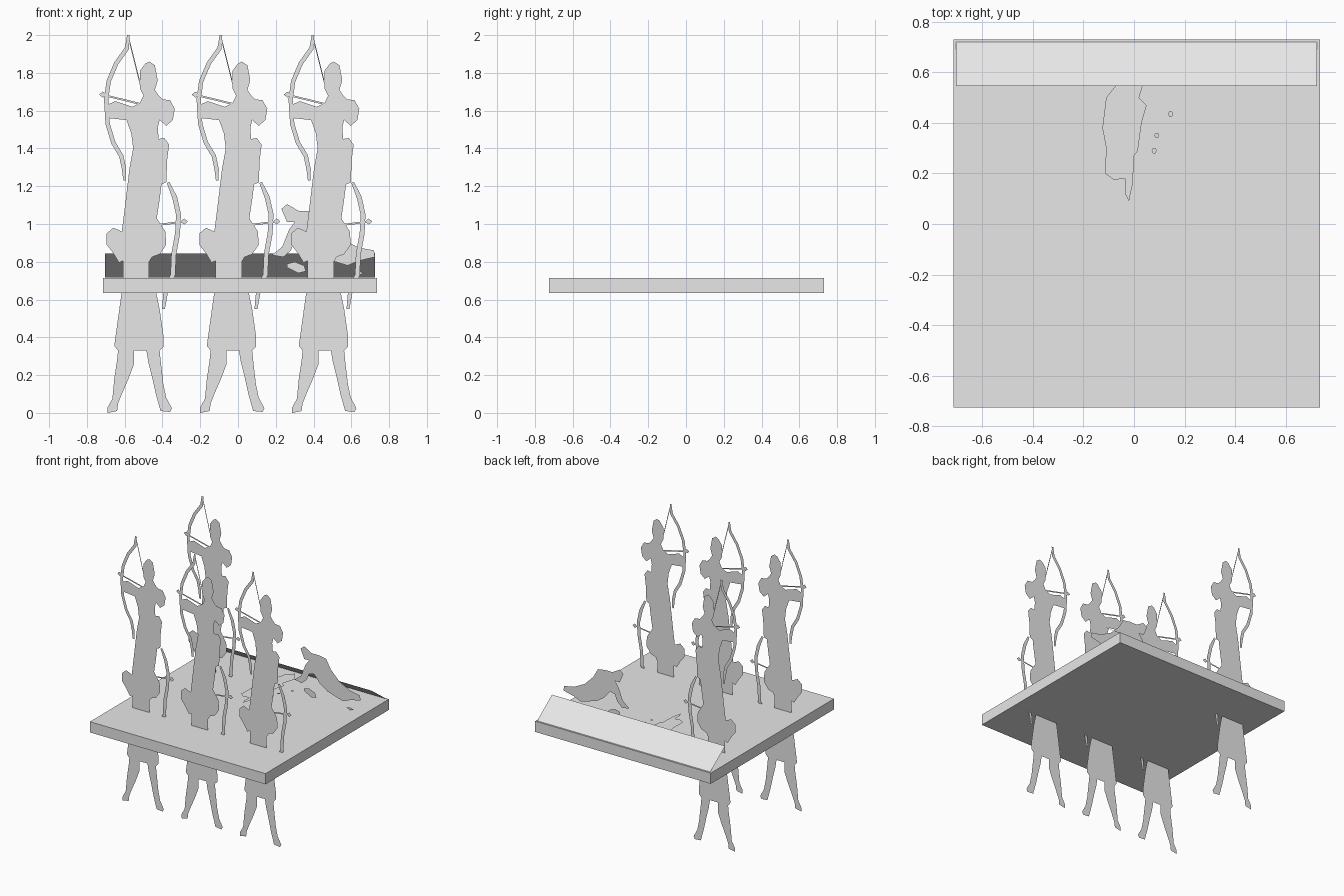
import bpy, bmesh, math
from mathutils import Vector

if "Cube" in bpy.data.objects:
    bpy.data.objects.remove(bpy.data.objects["Cube"])

grey = bpy.data.materials.new("plain grey")
grey.diffuse_color = (0.8, 0.8, 0.8, 1)
grey.use_nodes = True
grey.node_tree.nodes["Principled BSDF"].inputs["Base Color"].default_value = grey.diffuse_color


def finish(bm, name, facing):
    """Turn all flat faces the same way and make the object."""
    for f in bm.faces:
        f.normal_update()
        if f.normal.dot(facing) < 0:
            f.normal_flip()
    bmesh.ops.triangulate(bm, faces=[f for f in bm.faces if len(f.verts) > 4])
    me = bpy.data.meshes.new(name)
    bm.to_mesh(me)
    bm.free()
    me.materials.append(grey)
    ob = bpy.data.objects.new(name, me)
    bpy.context.collection.objects.link(ob)
    return ob


def strip(path, width):
    """Outline of a ribbon that follows a path and tapers at both ends."""
    left, right = [], []
    n = len(path)
    for i, p in enumerate(path):
        a = Vector(path[max(i - 1, 0)])
        b = Vector(path[min(i + 1, n - 1)])
        d = (b - a).normalized()
        w = width / 2 * (0.6 if i in (0, n - 1) else 1)
        side = Vector((-d.y, d.x)) * w
        left.append(Vector(p) + side)
        right.append(Vector(p) - side)
    return left + right[::-1]


def cutout(name, outlines, upright=True, x=0.0, level=0.0):
    """Flat cut-out from outlines in hundredths, upright or lying down."""
    bm = bmesh.new()
    for pts in outlines:
        vs = []
        for a, b in pts:
            a, b = a / 100, b / 100
            vs.append(bm.verts.new((x + a, level, b) if upright else (a, b, level)))
        bm.faces.new(vs)
    return finish(bm, name, Vector((0, -1, 0)) if upright else Vector((0, 0, 1)))


# base slab
bpy.ops.mesh.primitive_cube_add(size=1, location=(0.01, 0.002, 0.675))
base = bpy.context.object
base.name = "base_slab"
base.scale = (1.45, 1.455, 0.08)
base.data.materials.append(grey)

# sloped label plate along the back edge
bm = bmesh.new()
bm.faces.new([bm.verts.new(c) for c in (
    (-0.705, 0.72, 0.717), (0.725, 0.72, 0.717),
    (0.725, 0.545, 0.845), (-0.705, 0.545, 0.845))])
finish(bm, "sloped_plate", Vector((0, 0.6, 0.8)))

# figure above the slab: hood, arms, torso, robe
upper = [(2, 186), (5, 184), (6.5, 176), (5, 171), (7, 168), (9, 166), (13, 165.5),
         (15.5, 161), (14.5, 155), (11, 152), (7.5, 155), (6.5, 151), (7, 145),
         (10, 145.5), (12.5, 142), (11.5, 134), (11, 122), (8.5, 121), (7.5, 113),
         (6, 103), (10.5, 96), (11, 89), (7.5, 84), (3.5, 82.5), (2, 80), (2, 68),
         (-12, 68), (-12, 80.5), (-14, 79.5), (-17, 84.5), (-20.5, 89), (-20.5, 95),
         (-17, 98), (-12.5, 96), (-11, 108), (-8.5, 129), (-6.5, 140), (-7.5, 148),
         (-10, 155), (-19, 156), (-20.5, 163), (-16, 165), (-7, 162), (-3, 164),
         (-1, 168), (-3, 172), (-3, 181), (0, 185)]
# figure below the slab: robe skirt and two legs
lower = [(2, 68), (5, 67), (7.5, 55), (9.5, 41), (9.5, 35), (7.5, 33), (8, 28), (9.5, 15),
         (11, 8), (14, 2.5), (13, 0.5), (8, 1), (5.5, 10), (3.5, 19), (1.5, 27),
         (0.5, 33), (-6, 33), (-6, 26), (-9, 18), (-12.5, 10), (-14.5, 5), (-15, 1),
         (-20, 0), (-20, 3), (-17.5, 7.5), (-16.5, 18), (-15, 28), (-14.5, 33),
         (-16.5, 35.5), (-14.5, 50), (-12, 68)]
# two bows, string and arrows
high_bow = [(-9, 200), (-9.8, 193), (-15.5, 185), (-19.5, 175.5), (-20.8, 166),
            (-20, 153), (-17, 143), (-12.8, 136), (-11.3, 129), (-11, 123)]
low_bow = [(12, 122), (15.5, 114), (17.5, 105), (17, 95), (15, 84), (14.5, 73),
           (11, 66), (9.5, 55)]
high_arrow = [(-23, 168.5), (-2.5, 163.5)]
low_arrow = [(20.5, 101.3), (5, 99.3)]
string = [(-9, 199), (-2.5, 173)]


def arrowhead(x, z):
    return [(x - 2, z), (x, z + 1.6), (x + 2, z), (x, z - 1.6)]


# archers: three in the front row, one at the back left
for i, (x, y) in enumerate([(-0.49, -0.375), (0, -0.38), (0.487, -0.385), (-0.49, 0.41)]):
    cutout(f"archer_body_{i}", [upper, lower], x=x, level=y)
    cutout(f"archer_bows_{i}", [
        strip(high_bow, 2.3), strip(low_bow, 2.6), strip(string, 0.9),
        strip(high_arrow, 1.6), strip(low_arrow, 1.6),
        arrowhead(-22.5, 168.5), arrowhead(20.5, 101.3)], x=x, level=y)

# fallen figure propped on one arm, with loose pieces beside it
fallen = [(23, 108), (26, 110.5), (32, 107), (38, 107), (44, 106), (48, 99), (55, 92),
          (64, 87.5), (72, 86), (72.5, 82.5), (64, 80.5), (58, 78), (45, 82), (39, 86),
          (34, 92), (30, 91), (28, 86), (24, 82.5), (18, 83.5), (23.5, 88),
          (27, 97), (30, 101), (26, 101)]
cutout("fallen_figure", [
    fallen,
    [(26, 79), (30, 80), (35, 78), (36, 75), (32, 74), (26, 77)],
    [(61, 74), (64, 75), (67, 74), (64, 73)]], level=0.41)

# puddle lying on the slab with small drops
puddle = [(-7, 55), (-11, 50), (-12.5, 38), (-11, 30), (-11.5, 20), (-8, 17.5),
          (-3.5, 18), (-3.5, 12), (-2, 9), (-0.5, 16), (0, 27), (1.5, 29), (3, 40),
          (5, 47), (2, 50), (3.5, 55), (5, 60), (0, 67.5), (-5, 62)]
drops = [[(x + 1.0 * math.cos(a), y + 1.2 * math.sin(a))
          for a in (k * math.tau / 6 for k in range(6))]
         for x, y in ((9, 35), (14.5, 43.5), (8, 29))]
cutout("puddle", [puddle] + drops, upright=False, level=0.73)
